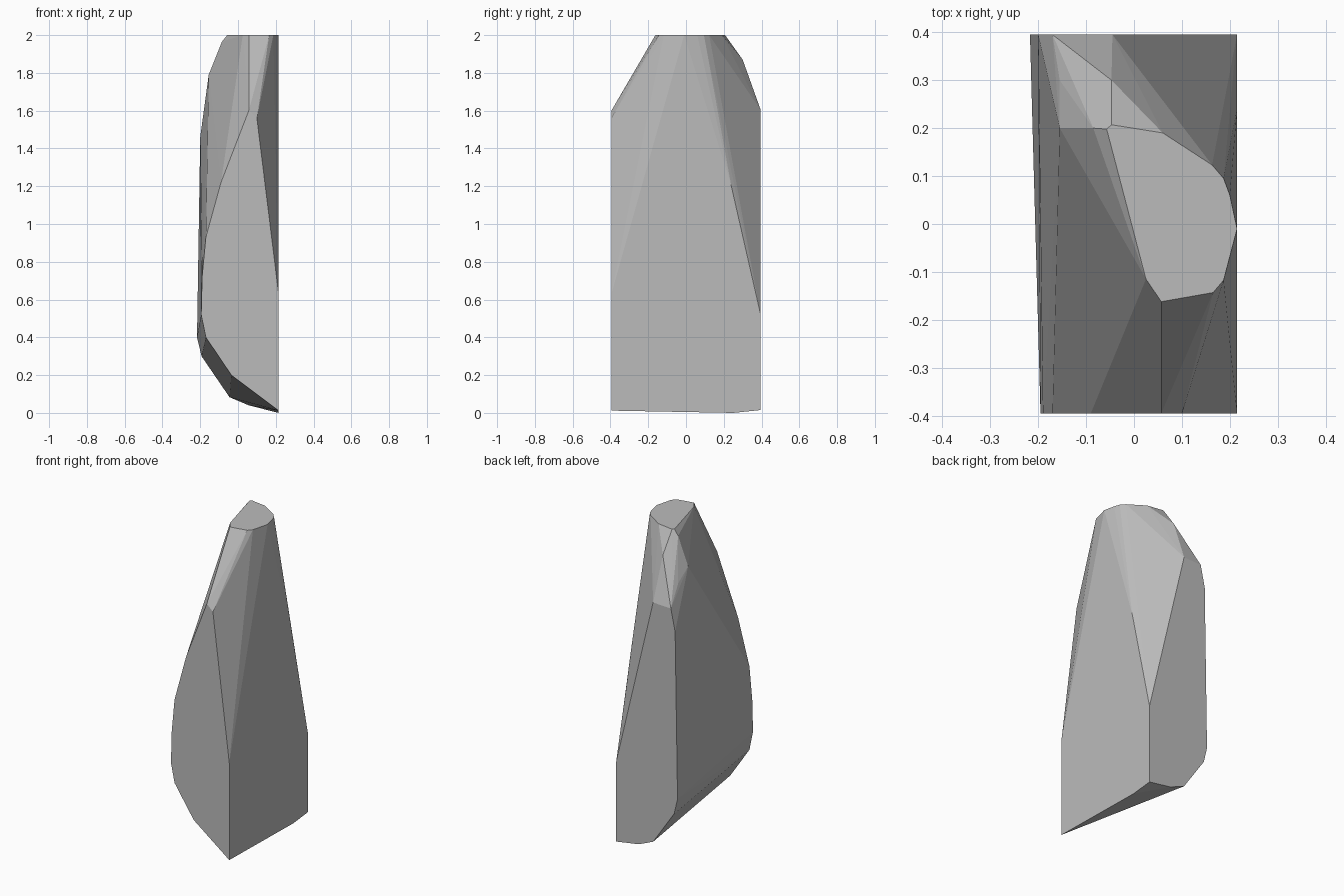
import bpy
import bmesh
import math

if "Cube" in bpy.data.objects:
    bpy.data.objects.remove(bpy.data.objects["Cube"])

FRONT, BACK, RIGHT, TOP = -0.395, 0.395, 0.215, 2.0

# Flat cut on the front side (x, z)
front_cut = [(0.215, 0.012), (-0.035, 0.20), (-0.17, 0.40), (-0.195, 0.52),
             (-0.19, 0.72), (-0.17, 0.93), (-0.09, 1.22), (0.057, 1.60),
             (0.10, 1.56), (0.215, 0.63)]
# Flat cut on the back side (x, z)
back_cut = [(0.215, 0.015), (0.057, 0.04), (-0.045, 0.083), (-0.193, 0.30),
            (-0.217, 0.40), (-0.20, 1.46), (-0.17, 1.60), (-0.045, 1.605),
            (0.215, 0.52)]
# Flat tip (x, y)
tip = [(-0.057, 0.198), (-0.047, 0.207), (0.06, 0.19), (0.163, 0.123),
       (0.187, 0.095), (0.20, 0.06), (0.215, -0.01), (0.187, -0.117),
       (0.165, -0.143), (0.057, -0.162), (0.025, -0.115)]
# Chipped corners between the cuts (x, y, z)
chips = [(-0.155, 0.20, 1.79), (-0.085, 0.20, 1.965), (-0.047, 0.30, 1.87),
         (-0.155, 0.30, 1.72), (0.215, 0.24, 1.20), (0.215, 0.25, 0.0)]

points = [(x, FRONT, z) for x, z in front_cut]
points += [(x, BACK, z) for x, z in back_cut]
points += [(x, y, TOP) for x, y in tip]
points += chips

# Wrap the cuts into one faceted stone
bm = bmesh.new()
for p in points:
    bm.verts.new(p)
hull = bmesh.ops.convex_hull(bm, input=bm.verts[:])
loose = [v for v in bm.verts if not v.link_faces]
bmesh.ops.delete(bm, geom=loose, context='VERTS')
bmesh.ops.dissolve_limit(bm, angle_limit=math.radians(0.5),
                         verts=bm.verts[:], edges=bm.edges[:])
bmesh.ops.recalc_face_normals(bm, faces=bm.faces[:])

mesh = bpy.data.meshes.new("stone_shard")
bm.to_mesh(mesh)
bm.free()

grey = bpy.data.materials.new("stone_grey")
grey.diffuse_color = (0.5, 0.5, 0.5, 1.0)
grey.use_nodes = True
grey.node_tree.nodes["Principled BSDF"].inputs["Base Color"].default_value = grey.diffuse_color
mesh.materials.append(grey)

shard = bpy.data.objects.new("stone_shard", mesh)
bpy.context.collection.objects.link(shard)
